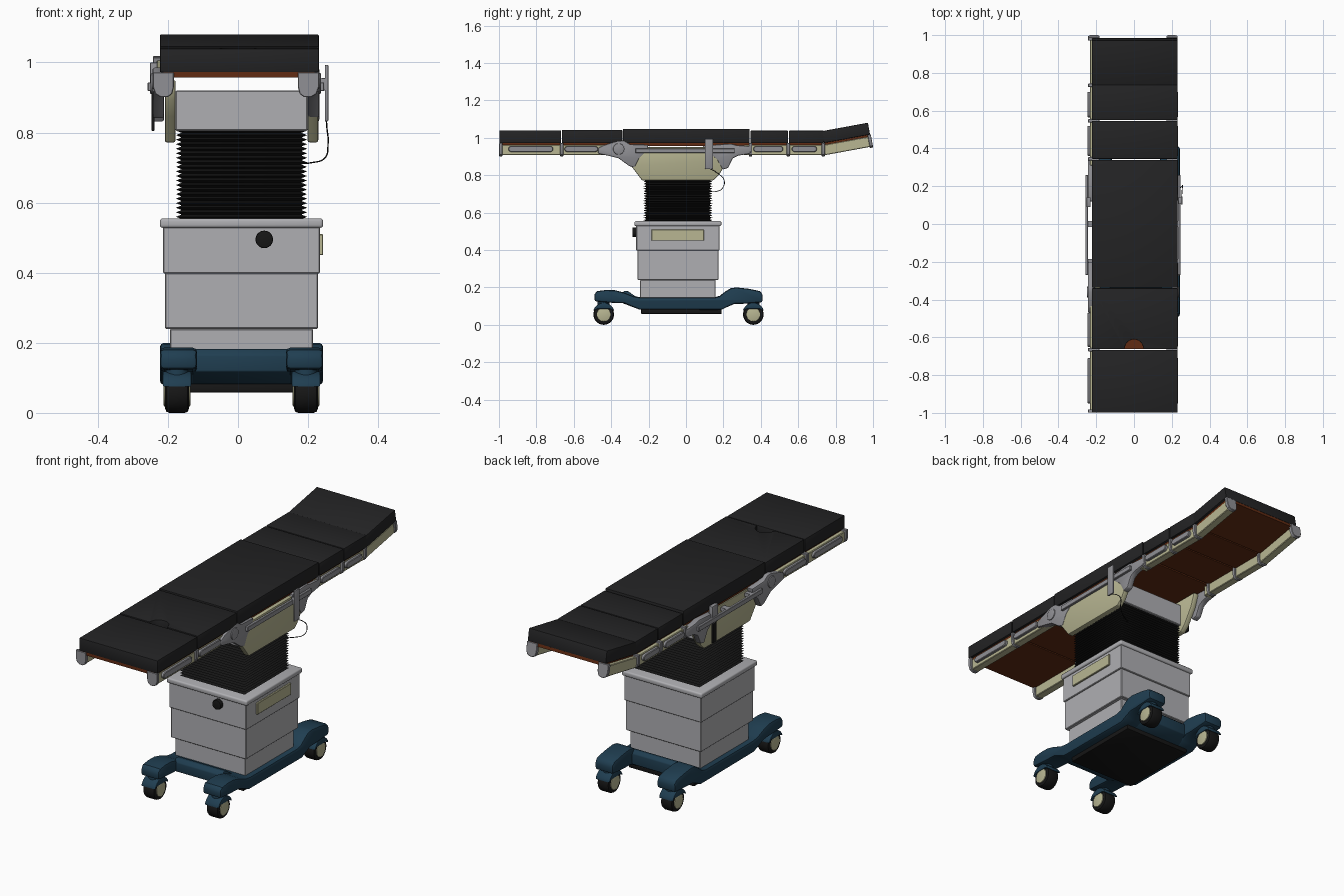
import bpy, bmesh, math
from mathutils import Matrix, Vector

if "Cube" in bpy.data.objects:
    bpy.data.objects.remove(bpy.data.objects["Cube"])


def mat(name, r, g, b):
    m = bpy.data.materials.new(name)
    m.diffuse_color = (r, g, b, 1)
    m.use_nodes = True
    m.node_tree.nodes["Principled BSDF"].inputs["Base Color"].default_value = m.diffuse_color
    return m


PAD = mat("pad_black", .017, .017, .018)
RUBBER = mat("rubber_black", .008, .008, .008)
GREY = mat("light_grey", .43, .43, .45)
METAL = mat("metal_grey", .28, .28, .30)
CREAM = mat("cream", .48, .47, .29)
BLUE = mat("dark_blue", .014, .048, .082)
RUST = mat("rust_brown", .12, .024, .006)


def finish(name, bm, m, bevel=0, seg=2, tf=None):
    bmesh.ops.recalc_face_normals(bm, faces=bm.faces)
    if bevel:
        es = [e for e in bm.edges if e.calc_face_angle(0) > math.radians(40)]
        bmesh.ops.bevel(bm, geom=es, offset=bevel, segments=seg, profile=.5,
                        affect='EDGES', clamp_overlap=True)
    if tf:
        bm.transform(tf)
    me = bpy.data.meshes.new(name)
    bm.to_mesh(me)
    bm.free()
    me.shade_smooth()
    me.set_sharp_from_angle(angle=math.radians(35))
    me.materials.append(m)
    ob = bpy.data.objects.new(name, me)
    bpy.context.collection.objects.link(ob)
    return ob


def prism(name, pts, axis, a, b, m, bevel=0, seg=2, tf=None):
    """Extrude a 2D profile along an axis from a to b."""
    put = {'x': lambda p, t: (t, p[0], p[1]), 'y': lambda p, t: (p[0], t, p[1]),
           'z': lambda p, t: (p[0], p[1], t)}[axis]
    bm = bmesh.new()
    lo = [bm.verts.new(put(p, a)) for p in pts]
    hi = [bm.verts.new(put(p, b)) for p in pts]
    n = len(pts)
    bm.faces.new(lo)
    bm.faces.new(hi)
    for i in range(n):
        bm.faces.new((lo[i], lo[(i + 1) % n], hi[(i + 1) % n], hi[i]))
    return finish(name, bm, m, bevel, seg, tf)


def box(name, x0, x1, y0, y1, z0, z1, m, bevel=0, seg=2, tf=None):
    return prism(name, [(x0, y0), (x1, y0), (x1, y1), (x0, y1)], 'z', z0, z1, m, bevel, seg, tf)


def disc(name, axis, c, r, a, b, m, bevel=0, n=32):
    pts = [(c[0] + r * math.cos(2 * math.pi * i / n), c[1] + r * math.sin(2 * math.pi * i / n))
           for i in range(n)]
    return prism(name, pts, axis, a, b, m, bevel)


CX = .01      # centre of base and column
TX = -.006    # centre of the side rails
YC = -.043    # column centre along the table

# casters
for s in (-1, 1):
    wx = CX + s * .184
    for y in (-.44, .36):
        disc("caster_tyre", 'x', (y, .055), .055, wx - .034, wx + .034, RUBBER, .012)
        disc("caster_hub", 'x', (y, .055), .037, wx - .038, wx + .038, CREAM, .003)
        hood = [(y + .056 * math.cos(t) * 1.05, .058 + .06 * math.sin(t))
                for t in [math.radians(15 + 15 * i) for i in range(11)]]
        hood += [(y - .035, .085), (y + .035, .085)]
        prism("caster_hood", hood, 'x', wx - .041, wx + .041, BLUE, .004)
        disc("caster_swivel", 'z', (wx, y), .032, .10, .135, BLUE, n=24)

# base legs and centre tray
leg = [(-.49, .125), (-.49, .165), (-.475, .18), (-.43, .186), (-.38, .185), (-.33, .172),
       (-.28, .152), (-.24, .146), (.15, .146), (.18, .153), (.21, .178), (.24, .196),
       (.27, .2), (.34, .192), (.395, .18), (.41, .165), (.41, .12), (.30, .112),
       (.26, .112), (.22, .095), (.19, .08), (-.25, .082), (-.29, .098), (-.33, .115), (-.40, .118)]
for s in (-1, 1):
    c = CX + s * .18
    prism("base_leg", leg, 'x', c - .053, c + .053, BLUE, .012)
tray = [(-.345, .118), (-.345, .165), (-.33, .182), (-.31, .18), (-.27, .152), (-.24, .146),
        (.15, .146), (.18, .155), (.21, .178), (.235, .185), (.25, .17), (.25, .115),
        (.19, .08), (-.25, .082)]
prism("base_tray", tray, 'x', CX - .14, CX + .14, BLUE, .004)
box("base_underplate", CX - .19, CX + .19, -.24, .19, .058, .085, RUBBER, .004)

# telescopic column covers
for name, hx, hy, z0, z1 in (("column_lower", .204, .202, .14, .24), ("column_middle", .218, .217, .24, .40),
                             ("column_upper", .224, .223, .398, .535)):
    box(name, CX - hx, CX + hx, YC - hy, YC + hy, z0, z1, GREY, .003, 1)
box("column_top_plate", CX - .233, CX + .233, YC - .232, YC + .232, .528, .555, GREY, .008, 3)
disc("column_knob", 'y', (.075, .495), .025, -.287, -.26, RUBBER, .004)
box("column_side_panel", .23, .243, -.185, .095, .45, .51, CREAM, .002, 1)

# pleated bellows
bm = bmesh.new()
rings = []
PLEATS = 20
for i in range(2 * PLEATS + 1):
    d = 0 if i % 2 else -.016
    z = .553 + (.812 - .553) * i / (2 * PLEATS)
    rings.append([bm.verts.new((CX + sx * (.187 + d), YC + sy * (.184 + d), z))
                  for sx, sy in ((-1, -1), (1, -1), (1, 1), (-1, 1))])
for a, b in zip(rings, rings[1:]):
    for k in range(4):
        bm.faces.new((a[k], a[(k + 1) % 4], b[(k + 1) % 4], b[k]))
bm.faces.new(rings[0])
bm.faces.new(rings[-1])
finish("bellows", bm, RUBBER)

# table head block and side fairings
box("tilt_housing", CX - .188, CX + .188, YC - .192, YC + .192, .805, .92, GREY, .003, 1)
fair = [(-.235, .772), (.145, .772), (.175, .80), (.225, .88), (.25, .95), (-.36, .95),
        (-.345, .895), (-.29, .845)]
for s in (-1, 1):
    a, b = sorted((CX + s * .188, CX + s * .219))
    prism("side_fairing", fair, 'x', a, b, CREAM, .006)

# mattress sections: name, y range, top height
HEAD = (Matrix.Translation((0, .74, .935)) @ Matrix.Rotation(math.radians(10.4), 4, 'X')
        @ Matrix.Translation((0, -.74, -.935)))
XL, XR = -.223, .231
sections = [("foot", -.998, -.667, 1.04, None), ("leg", -.663, -.34, 1.042, None),
            ("seat", -.337, .34, 1.047, None), ("back", .345, .546, 1.038, None),
            ("shoulder", .55, .737, 1.038, None), ("head", .744, .995, 1.036, HEAD)]
for name, y0, y1, top, tf in sections:
    pts = [(XL, y0), (XR, y0), (XR, y1), (XL, y1)]
    if name == "leg":  # half round notch at the end of this pad
        arc = [(-.05 * math.cos(math.pi * i / 12), y0 + .052 * math.sin(math.pi * i / 12))
               for i in range(13)]
        pts = [pts[0]] + arc + pts[1:]
    prism(name + "_pad", pts, 'z', .972, top, PAD, .004, 2, tf)
    box(name + "_board", -.212, .218, y0 + .002, y1 - .002, .957, .973, RUST, tf=tf)

# side beams, slotted rails and clamp bands, both sides
beams = [("foot", -.992, -.667, None), ("leg", -.663, -.38, None), ("back", .31, .545, None),
         ("shoulder", .548, .735, None), ("head", .738, .996, HEAD)]
slots = [(-.95, -.71), (-.65, -.47), (.36, .52), (.565, .70)]
bands = [(-.99, None), (-.665, None), (.345, None), (.546, None), (.734, None), (.99, HEAD)]


def slot(y0, y1, z0, z1):
    r = (z1 - z0) / 2
    arc = [math.radians(-90 + 30 * i) for i in range(7)]
    return ([(y1 - r + r * math.cos(t), z0 + r + r * math.sin(t)) for t in arc]
            + [(y0 + r - r * math.cos(t), z0 + r - r * math.sin(t)) for t in arc])


for s in (-1, 1):
    def rng(a, b):
        return sorted((TX + s * a, TX + s * b))
    for name, y0, y1, tf in beams:
        box(name + "_beam", *rng(.185, .226), y0, y1, .907, .962, CREAM, .003, 1, tf)
    for y0, y1 in slots:
        prism("slot_rail", slot(y0, y1, .924, .956), 'x', *rng(.222, .240), METAL, .003, 1)
    cap = [(.177, .972), (.177, .93), (.182, .91), (.195, .901), (.215, .901), (.230, .91),
           (.237, .93), (.237, .972)]
    cap = [(TX + s * x, z) for x, z in cap]
    for y, tf in bands:
        prism("rail_band", cap, 'y', y - .009, y + .009, METAL, .002, 1, tf)
    # hinge knuckles at both ends of the seat
    front = [(-.47, .915), (-.47, .945), (-.44, .96), (-.36, .985), (-.33, .985), (-.30, .965),
             (-.20, .962), (-.21, .93), (-.25, .89), (-.275, .84), (-.305, .85), (-.36, .89), (-.42, .905)]
    rear = [(.12, .96), (.24, .968), (.27, .96), (.345, .955), (.345, .915), (.28, .905),
            (.25, .89), (.225, .838), (.195, .83), (.165, .885), (.12, .92)]
    prism("front_hinge", front, 'x', *rng(.205, .238), METAL, .006)
    prism("rear_hinge", rear, 'x', *rng(.205, .238), METAL, .006)
    disc("front_pivot", 'x', (-.36, .94), .03, *rng(.23, .243), METAL, .004)
    # seat accessory rail and its stand-offs
    box("seat_rail", *rng(.238, .252), -.27, .26, .918, .943, METAL, .002, 1)
    for y in (-.2, .0, .2):
        box("rail_standoff", *rng(.205, .242), y - .015, y + .015, .922, .94, METAL)

# left clamp with lever
box("left_clamp", -.251, -.23, .09, .14, .91, 1.0, METAL, .003)
box("left_lever", -.247, -.238, .10, .13, .805, .915, RUBBER, .002)

# hand control hung on the right rail, with cable
box("hand_control_hook", .235, .256, .105, .14, .92, .955, METAL, .003)
box("hand_control", .248, .258, .102, .145, .832, .993, METAL, .003)
cu = bpy.data.curves.new("control_cable", 'CURVE')
cu.dimensions = '3D'
cu.bevel_depth = .002
cu.bevel_resolution = 1
cu.resolution_u = 6
path = [(.252, .125, .835), (.254, .17, .81), (.257, .205, .77), (.25, .195, .73),
        (.21, .165, .714), (.15, .13, .712)]
sp = cu.splines.new('BEZIER')
sp.bezier_points.add(len(path) - 1)
for bp, p in zip(sp.bezier_points, path):
    bp.co = Vector(p)
    bp.handle_left_type = bp.handle_right_type = 'AUTO'
cu.materials.append(RUBBER)
bpy.context.collection.objects.link(bpy.data.objects.new("control_cable", cu))
